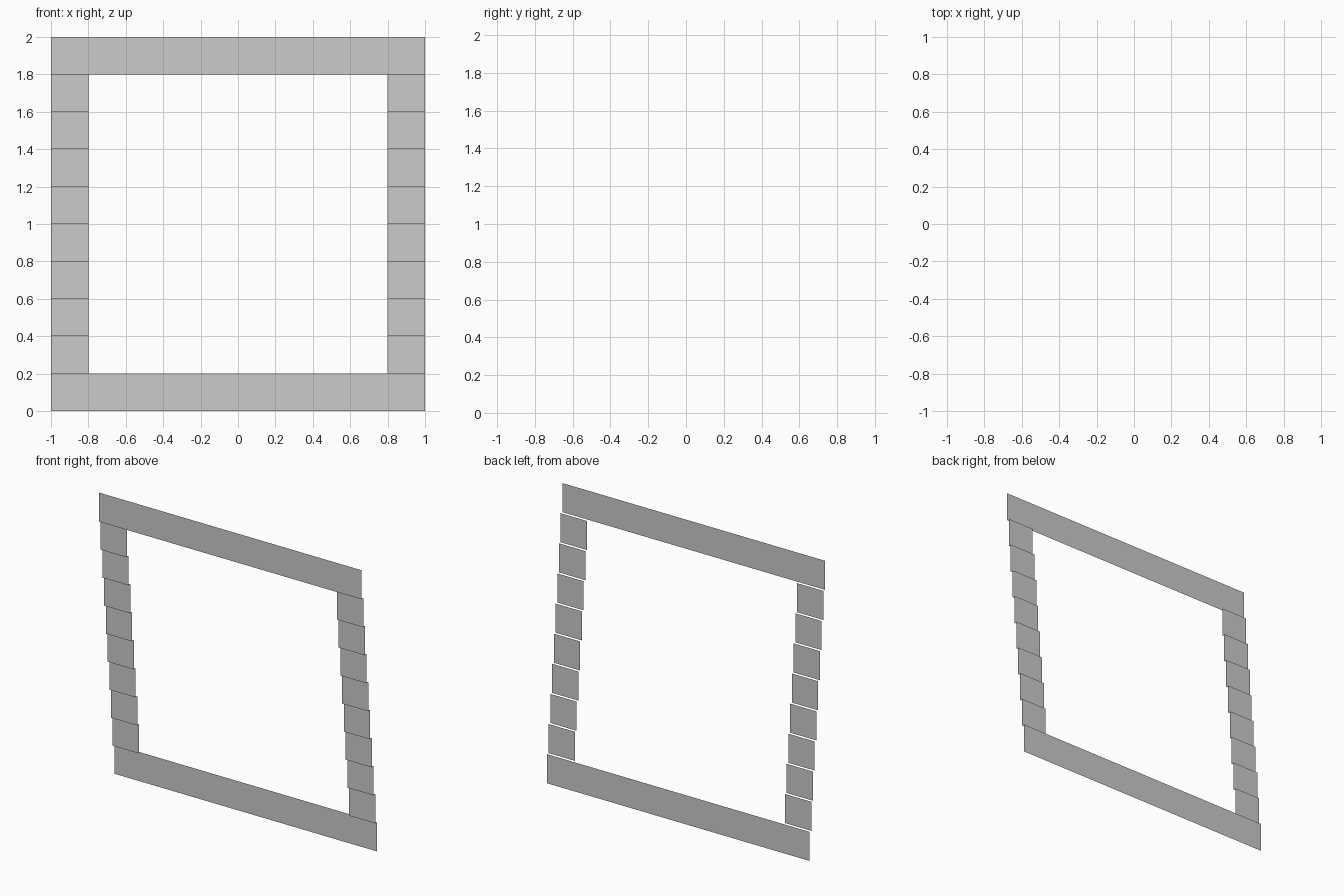
import bpy

if "Cube" in bpy.data.objects:
    bpy.data.objects.remove(bpy.data.objects["Cube"])

ROWS = 10        # stacked rows of flat panels
SIZE = 0.2       # row height and side panel width
DEPTH = 0.17     # total stagger from top (front) to bottom (back)


def panel(name, x0, x1, row):
    """Flat, zero-thickness panel facing the front, staggered in y by row."""
    y = DEPTH / 2 - DEPTH * row / (ROWS - 1)
    z0, z1 = row * SIZE, (row + 1) * SIZE
    mesh = bpy.data.meshes.new(name)
    mesh.from_pydata([(x0, y, z0), (x1, y, z0), (x1, y, z1), (x0, y, z1)],
                     [], [(0, 1, 2, 3)])
    obj = bpy.data.objects.new(name, mesh)
    bpy.context.collection.objects.link(obj)
    return obj


# Full-width bars at bottom and top
panel("bottom_bar", -1, 1, 0)
panel("top_bar", -1, 1, ROWS - 1)

# Stepped side panels, each row a little further forward than the one below
for row in range(1, ROWS - 1):
    panel(f"left_panel_{row}", -1, -1 + SIZE, row)
    panel(f"right_panel_{row}", 1 - SIZE, 1, row)
